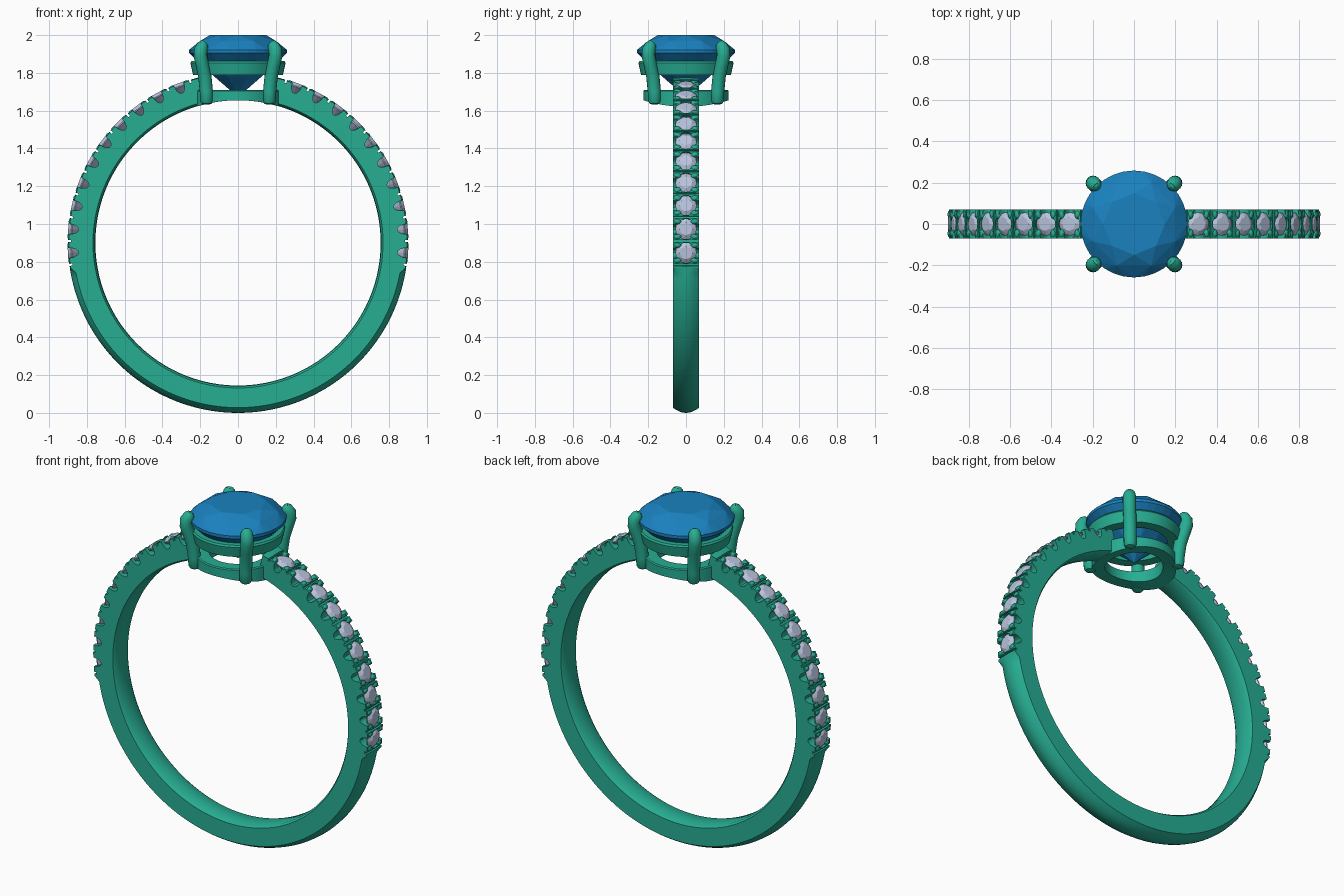
import bpy, bmesh, math
from mathutils import Matrix, Vector

if "Cube" in bpy.data.objects:
    bpy.data.objects.remove(bpy.data.objects["Cube"])

CZ, R_IN, R_OUT, HALF_W = 0.9, 0.755, 0.9, 0.07   # band centre height, radii, half width
STEP = 8.1
ANGLES = [-3.4 + STEP * i for i in range(10)]     # pave stones on the right side


def material(name, rgb):
    m = bpy.data.materials.new(name)
    m.diffuse_color = (*rgb, 1)
    m.use_nodes = True
    m.node_tree.nodes["Principled BSDF"].inputs["Base Color"].default_value = m.diffuse_color
    return m


METAL = material("green_metal", (0.02, 0.42, 0.29))
BLUE = material("blue_gem", (0.01, 0.22, 0.52))
PALE = material("pale_gem", (0.48, 0.55, 0.72))


def make(name, bm, mat, smooth=True):
    bmesh.ops.recalc_face_normals(bm, faces=bm.faces)
    me = bpy.data.meshes.new(name)
    bm.to_mesh(me)
    bm.free()
    ob = bpy.data.objects.new(name, me)
    bpy.context.collection.objects.link(ob)
    if mat:
        me.materials.append(mat)
    if smooth:
        smooth_object(ob)
    return ob


def smooth_object(ob):
    bpy.ops.object.select_all(action='DESELECT')
    ob.select_set(True)
    bpy.context.view_layer.objects.active = ob
    bpy.ops.object.shade_smooth_by_angle(angle=math.radians(35))


def frame(deg):
    """Frame on the band: local z is radial, y is across, x is along."""
    return Matrix.Translation((0, 0, CZ)) @ Matrix.Rotation(math.radians(90 - deg), 4, 'Y')


def both_sides(angles):
    return [a for d in angles for a in (d, 180 - d)]


def skin(bm, loops, closed):
    """Bridge a series of closed vertex loops."""
    n = len(loops[0])
    pairs = list(zip(loops, loops[1:])) + ([(loops[-1], loops[0])] if closed else [])
    for a, b in pairs:
        for j in range(n):
            bm.faces.new((a[j], a[(j + 1) % n], b[(j + 1) % n], b[j]))
    if not closed:
        bm.faces.new(loops[0])
        bm.faces.new(loops[-1])


def add_gem(bm, matrix, n, rings):
    """Faceted stone: convex hull of (count factor, radius, z, turn) rings."""
    pts = []
    for k, r, z, turn in rings:
        c = max(1, int(n * k))
        for i in range(c):
            a = 2 * math.pi * (i + turn) / c
            pts.append(bm.verts.new(matrix @ Vector((r * math.cos(a), r * math.sin(a), z))))
    bmesh.ops.convex_hull(bm, input=pts)


# Band: swept section, domed below and flat under the stones, open at the head
bm = bmesh.new()
loops = []
for i in range(181):
    t = math.radians(76.5 - 333 * i / 180)
    low = math.degrees(math.asin(math.sin(t))) < -9.5
    dome = 0.028 if low else 0.004
    section = [(HALF_W * k / 4, R_OUT - dome * (k / 4) ** 2) for k in range(-4, 5)]
    section += [(HALF_W, 0.768), (0.055, 0.758), (0, R_IN), (-0.055, 0.758), (-HALF_W, 0.768)]
    loops.append([bm.verts.new((r * math.cos(t), y, CZ + r * math.sin(t))) for y, r in section])
skin(bm, loops, False)
band = make("band", bm, METAL, False)

# Cutters: U notches through the sides, slits between stones, round seats
notch = bmesh.new()
for a in both_sides(ANGLES):
    bmesh.ops.create_cone(notch, cap_ends=True, segments=20, radius1=0.027, radius2=0.027, depth=0.2,
                          matrix=frame(a) @ Matrix.Translation((0, 0, R_OUT)) @ Matrix.Diagonal((1, 1, 2, 1))
                          @ Matrix.Rotation(math.pi / 2, 4, 'X'))
for a in both_sides([d - STEP / 2 for d in ANGLES] + [ANGLES[-1] + STEP / 2]):
    bmesh.ops.create_cube(notch, size=1, matrix=frame(a) @ Matrix.Translation((0, 0, R_OUT))
                          @ Matrix.Diagonal((0.011, 0.2, 0.034, 1)))
seat = bmesh.new()
for a in both_sides(ANGLES):
    bmesh.ops.create_cone(seat, cap_ends=True, segments=24, radius1=0.054, radius2=0.054, depth=0.06,
                          matrix=frame(a) @ Matrix.Translation((0, 0, 0.904)))
cutters = [make("notch_cutter", notch, None, False), make("seat_cutter", seat, None, False)]
for c in cutters:
    c.hide_render = True
    mod = band.modifiers.new("cut", 'BOOLEAN')
    mod.operation, mod.solver, mod.object = 'DIFFERENCE', 'EXACT', c
bpy.context.view_layer.update()
band.data = bpy.data.meshes.new_from_object(band.evaluated_get(bpy.context.evaluated_depsgraph_get()))
band.modifiers.clear()
for c in cutters:
    bpy.data.objects.remove(c)
smooth_object(band)

# Pave stones and the four beads holding each one
stones, beads = bmesh.new(), bmesh.new()
for a in both_sides(ANGLES):
    add_gem(stones, frame(a), 16, [(0.5, 0.034, 0.902, 0), (1, 0.056, 0.886, 0),
                                   (1, 0.056, 0.881, 0), (0.01, 0, 0.835, 0)])
    for sx in (-1, 1):
        for sy in (-1, 1):
            bmesh.ops.create_uvsphere(beads, u_segments=12, v_segments=8, radius=0.016,
                                      matrix=frame(a) @ Matrix.Translation((sx * 0.041, sy * 0.046, 0.887))
                                      @ Matrix.Diagonal((1, 1.4, 1, 1)))
make("pave_stones", stones, PALE, False)
make("pave_beads", beads, METAL)

# Centre stone
bm = bmesh.new()
add_gem(bm, Matrix(), 32, [(0.25, 0.15, 2.0, 0), (0.25, 0.218, 1.968, 0.5), (1, 0.259, 1.922, 0),
                           (1, 0.259, 1.905, 0), (0.25, 0.13, 1.776, 0.5), (0.01, 0, 1.672, 0)])
bmesh.ops.dissolve_limit(bm, angle_limit=0.02, verts=bm.verts, edges=bm.edges)
make("centre_stone", bm, BLUE, False)


def ring(name, profile, follow_finger=False):
    bm = bmesh.new()
    loops = []
    for i in range(64):
        a = 2 * math.pi * i / 64
        loop = []
        for r, z in profile:
            x = r * math.cos(a)
            if follow_finger and z < 1.68:      # underside follows the finger hole
                z = CZ + math.sqrt(R_IN ** 2 - x * x)
            loop.append(bm.verts.new((x, r * math.sin(a), z)))
        loops.append(loop)
    skin(bm, loops, True)
    return make(name, bm, METAL)


# Gallery ring under the stone and base ring at the finger
ring("gallery_ring", [(0.18, 1.79), (0.238, 1.79), (0.252, 1.852), (0.246, 1.862), (0.215, 1.862)])
ring("base_ring", [(0.155, 1.65), (0.226, 1.65), (0.226, 1.705), (0.22, 1.71), (0.155, 1.71)], True)

# Four claws: tapered tubes leaning out, then hooking over the stone
PATH = [(0.235, 1.632, 0.012), (0.235, 1.637, 0.026), (0.235, 1.65, 0.034), (0.237, 1.70, 0.035),
        (0.248, 1.78, 0.035), (0.266, 1.84, 0.035), (0.281, 1.89, 0.036), (0.279, 1.922, 0.036),
        (0.265, 1.943, 0.032), (0.254, 1.953, 0.024), (0.247, 1.958, 0.010)]
for q, label in enumerate(("back_right", "back_left", "front_left", "front_right")):
    turn = Matrix.Rotation(math.radians(45 + 90 * q), 4, 'Z')
    bm = bmesh.new()
    loops = []
    for i, (r, z, w) in enumerate(PATH):
        p0, p1 = PATH[max(i - 1, 0)], PATH[min(i + 1, len(PATH) - 1)]
        d = Vector((p1[0] - p0[0], 0, p1[1] - p0[1])).normalized()
        side = Vector((d.z, 0, -d.x))
        loops.append([bm.verts.new(turn @ (Vector((r, 0, z)) + side * (w * math.cos(k * math.pi / 8))
                                           + Vector((0, w * math.sin(k * math.pi / 8), 0))))
                      for k in range(16)])
    skin(bm, loops, False)
    make("claw_" + label, bm, METAL)
